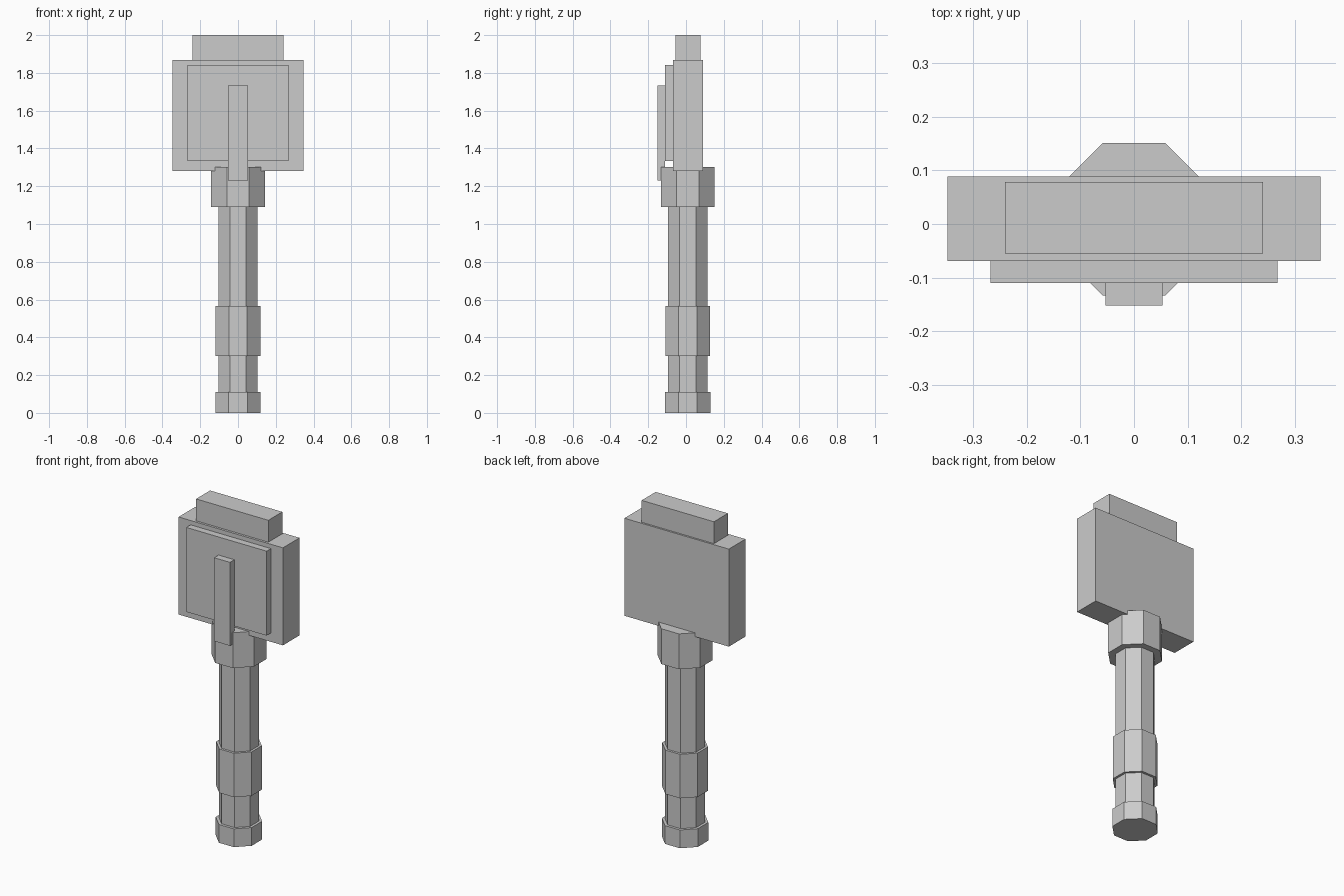
import bpy
import math

if "Cube" in bpy.data.objects:
    bpy.data.objects.remove(bpy.data.objects["Cube"])

grey = bpy.data.materials.new("light_grey")
grey.diffuse_color = (0.6, 0.6, 0.6, 1)
grey.use_nodes = True
grey.node_tree.nodes["Principled BSDF"].inputs["Base Color"].default_value = grey.diffuse_color


def finish(name):
    ob = bpy.context.object
    ob.name = name
    ob.data.materials.append(grey)
    return ob


def box(name, half_x, y0, y1, z0, z1):
    bpy.ops.mesh.primitive_cube_add(size=1, location=(0, (y0 + y1) / 2, (z0 + z1) / 2))
    ob = finish(name)
    ob.scale = (2 * half_x, y1 - y0, z1 - z0)
    bpy.ops.object.transform_apply(location=False, rotation=False, scale=True)


def octagon(name, apothem, z0, z1):
    # eight-sided prism with a flat side facing the front
    bpy.ops.mesh.primitive_cylinder_add(
        vertices=8, radius=apothem / math.cos(math.pi / 8), depth=z1 - z0,
        location=(0, 0.009, (z0 + z1) / 2), rotation=(0, 0, math.pi / 8))
    finish(name)
    bpy.ops.object.transform_apply(location=False, rotation=True, scale=False)


# Handle
octagon("handle_shaft", 0.104, 0.02, 1.15)
octagon("pommel", 0.12, 0.0, 0.11)
octagon("grip_band", 0.118, 0.30, 0.565)
octagon("collar", 0.142, 1.09, 1.303)

# Head
box("head_block", 0.348, -0.069, 0.089, 1.28, 1.868)
box("head_cap", 0.241, -0.055, 0.078, 1.868, 2.0)
box("front_plate", 0.268, -0.11, -0.069, 1.333, 1.842)
box("front_bar", 0.053, -0.152, -0.11, 1.23, 1.733)
